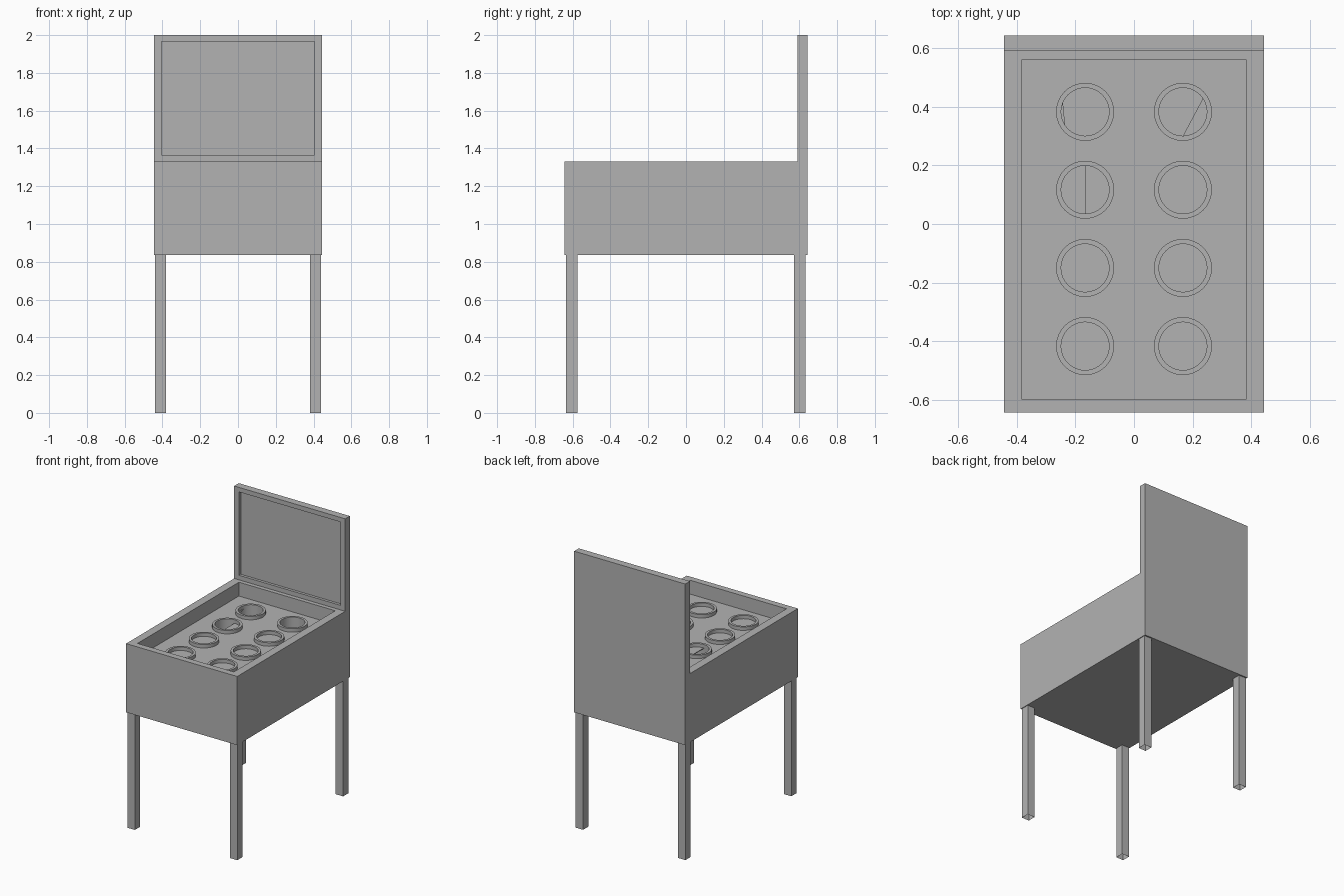
import bpy
import bmesh
from math import cos, sin, pi

if "Cube" in bpy.data.objects:
    bpy.data.objects.remove(bpy.data.objects["Cube"], do_unlink=True)

# Single flat colour
GREY = (0.45, 0.45, 0.45, 1)
grey = bpy.data.materials.new("plain grey")
grey.use_nodes = True
grey.diffuse_color = GREY
grey.node_tree.nodes["Principled BSDF"].inputs["Base Color"].default_value = GREY

HALF_W, HALF_L = 0.444, 0.643
BASE, RIM, TOP = 0.836, 1.332, 2.0
FLOOR = RIM - 0.1
BOARD_FRONT = 0.59
SIDES, R_IN, R_OUT = 32, 0.082, 0.099


def finish(name, bm):
    bmesh.ops.recalc_face_normals(bm, faces=bm.faces)
    mesh = bpy.data.meshes.new(name)
    bm.to_mesh(mesh)
    bm.free()
    mesh.materials.append(grey)
    obj = bpy.data.objects.new(name, mesh)
    bpy.context.collection.objects.link(obj)
    return obj


def prism(name, points, offset, open_bottom=False):
    """Extrude a closed outline along an offset."""
    bm = bmesh.new()
    face = bm.faces.new([bm.verts.new(p) for p in points])
    new = bmesh.ops.extrude_face_region(bm, geom=[face])["geom"]
    bmesh.ops.translate(bm, vec=offset, verts=[v for v in new if isinstance(v, bmesh.types.BMVert)])
    bmesh.ops.recalc_face_normals(bm, faces=bm.faces)
    if open_bottom:
        bm.faces.ensure_lookup_table()
        bmesh.ops.delete(bm, geom=[f for f in bm.faces if f.normal.z < -0.9], context='FACES')
    return finish(name, bm)


def box(name, x, y, z, open_bottom=False):
    outline = [(x[0], y[0], z[0]), (x[1], y[0], z[0]), (x[1], y[1], z[0]), (x[0], y[1], z[0])]
    return prism(name, outline, (0, 0, z[1] - z[0]), open_bottom)


def arc(cx, cy, r, z, first=0, last=SIDES - 1):
    step = 2 * pi / SIDES
    return [(cx + r * cos(i * step), cy + r * sin(i * step), z) for i in range(first, last + 1)]


def smooth(obj):
    bpy.ops.object.select_all(action='DESELECT')
    obj.select_set(True)
    bpy.context.view_layer.objects.active = obj
    bpy.ops.object.shade_smooth_by_angle(angle=0.6)


def cut(target, cutter):
    mod = target.modifiers.new("cut", 'BOOLEAN')
    mod.operation = 'DIFFERENCE'
    mod.solver = 'EXACT'
    mod.object = cutter
    bpy.context.view_layer.objects.active = target
    bpy.ops.object.modifier_apply(modifier=mod.name)
    bpy.data.objects.remove(cutter, do_unlink=True)


# Cabinet and upright board as one side profile
side = [(-HALF_L, BASE), (HALF_L, BASE), (HALF_L, TOP), (BOARD_FRONT, TOP), (BOARD_FRONT, RIM), (-HALF_L, RIM)]
cabinet = prism("cabinet", [(-HALF_W, y, z) for y, z in side], (2 * HALF_W, 0, 0))

# Sunken playfield and shallow display recess
cut(cabinet, box("playfield_cutter", (-0.385, 0.385), (-0.597, 0.56), (FLOOR, RIM + 0.05)))
cut(cabinet, box("display_cutter", (-0.405, 0.405), (BOARD_FRONT - 0.05, BOARD_FRONT + 0.02), (1.365, 1.967)))

# Pits under the rear bumpers, each partly covered by a plate spanning an arc
rows = [0.383, 0.117, -0.15, -0.417]
pits = {(-1, 0): (14, 19), (1, 0): (-8, 3), (-1, 1): (-8, 8)}
for (sx, row), (first, last) in pits.items():
    cx, cy = sx * 0.167, rows[row]
    cut(cabinet, prism("pit_cutter", arc(cx, cy, R_IN, FLOOR - 0.2), (0, 0, 0.25)))
    prism("pit_cover", arc(cx, cy, R_IN, FLOOR - 0.005, first, last), (0, 0, 0.005))
smooth(cabinet)

# Bumper rings in two columns
for sx in (-1, 1):
    for row, cy in enumerate(rows):
        bm = bmesh.new()
        loops = []
        for r, z in ((R_OUT, FLOOR), (R_OUT, FLOOR + 0.025), (R_IN, FLOOR + 0.025), (R_IN, FLOOR)):
            loops.append([bm.verts.new(p) for p in arc(sx * 0.167, cy, r, z)])
        for a, b in zip(loops, loops[1:] + loops[:1]):
            for i in range(SIDES):
                j = (i + 1) % SIDES
                bm.faces.new((a[i], a[j], b[j], b[i]))
        smooth(finish("bumper_ring", bm))

# Four hollow square legs
for sx, side_name in ((-1, "right"), (1, "left")):
    for y, end in ((-0.635, "front"), (0.573, "back")):
        xs = sorted((sx * 0.38, sx * 0.439))
        box(f"{end}_{side_name}_leg", xs, (y, y + 0.06), (0, BASE), True)
